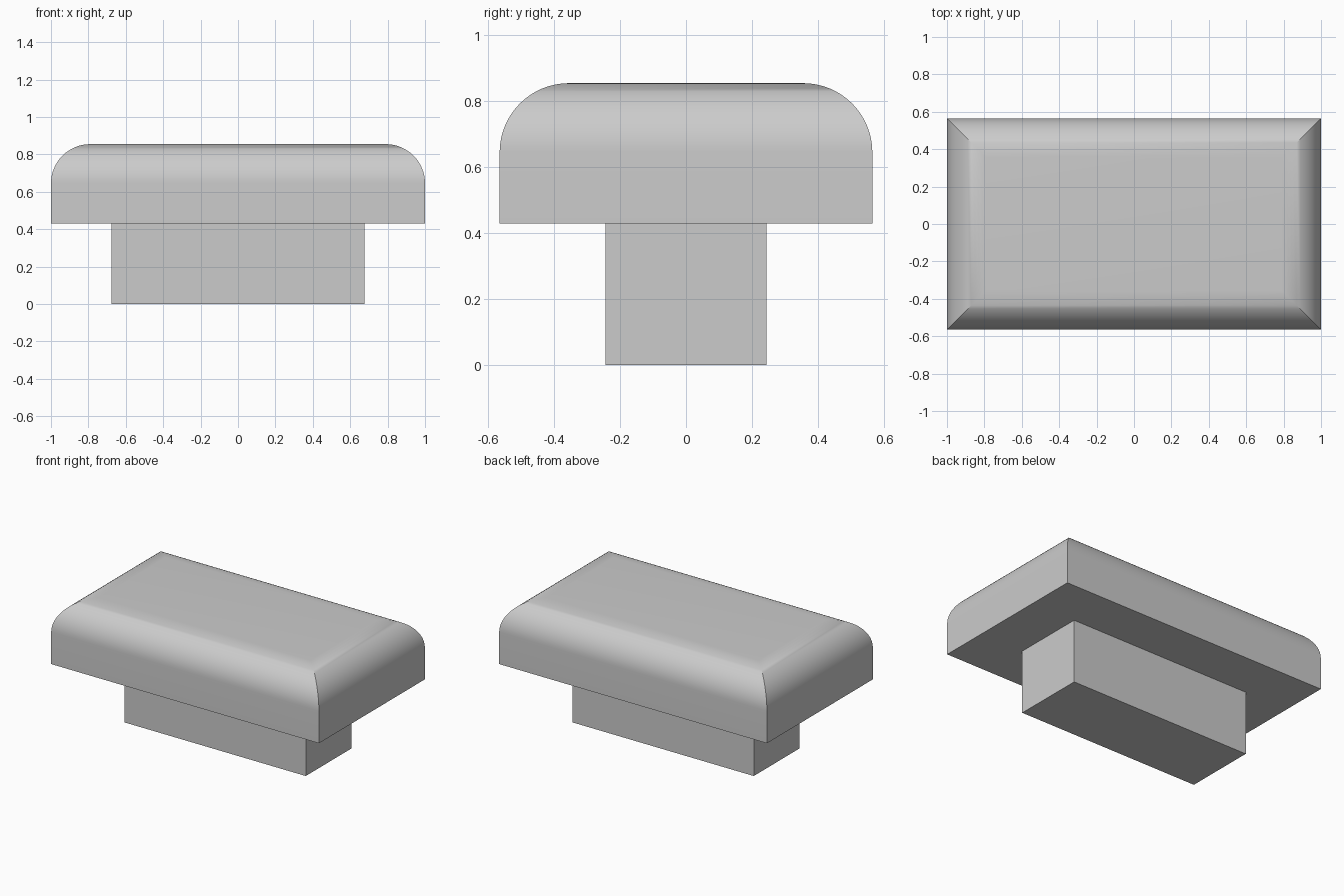
import bpy, bmesh
from math import sin, cos, pi, radians

cube = bpy.data.objects.get("Cube")
if cube:
    bpy.data.objects.remove(cube, do_unlink=True)

grey = bpy.data.materials.new("light_grey")
grey.use_nodes = True
colour = (0.6, 0.6, 0.6, 1)
grey.diffuse_color = colour
grey.node_tree.nodes["Principled BSDF"].inputs["Base Color"].default_value = colour


def stacked_block(name, rings):
    """Skin a stack of rectangles given as (half width, half depth, height)."""
    bm = bmesh.new()
    loops = [[bm.verts.new((sx * w, sy * d, z))
              for sx, sy in ((-1, -1), (1, -1), (1, 1), (-1, 1))]
             for w, d, z in rings]
    for low, high in zip(loops, loops[1:]):
        for i in range(4):
            j = (i + 1) % 4
            bm.faces.new((low[i], low[j], high[j], high[i]))
    bm.faces.new(loops[0][::-1])
    bm.faces.new(loops[-1])
    mesh = bpy.data.meshes.new(name)
    bm.to_mesh(mesh)
    bm.free()
    mesh.materials.append(grey)
    obj = bpy.data.objects.new(name, mesh)
    bpy.context.collection.objects.link(obj)
    bpy.ops.object.select_all(action="DESELECT")
    obj.select_set(True)
    bpy.context.view_layer.objects.active = obj
    bpy.ops.object.shade_smooth_by_angle(angle=radians(30))
    return obj


# Cap: straight skirt, then a quarter-round shoulder with mitred corners
half_w, half_d, base, top, radius, steps = 1.0, 0.565, 0.43, 0.855, 0.21, 16
rings = [(half_w, half_d, base)]
for k in range(steps + 1):
    a = k / steps * pi / 2
    inset = radius * (1 - cos(a))
    rings.append((half_w - inset, half_d - inset, top - radius + radius * sin(a)))
stacked_block("rounded_cap", rings)

# Stem: plain block under the cap
stacked_block("stem", [(0.677, 0.244, 0), (0.677, 0.244, base)])
